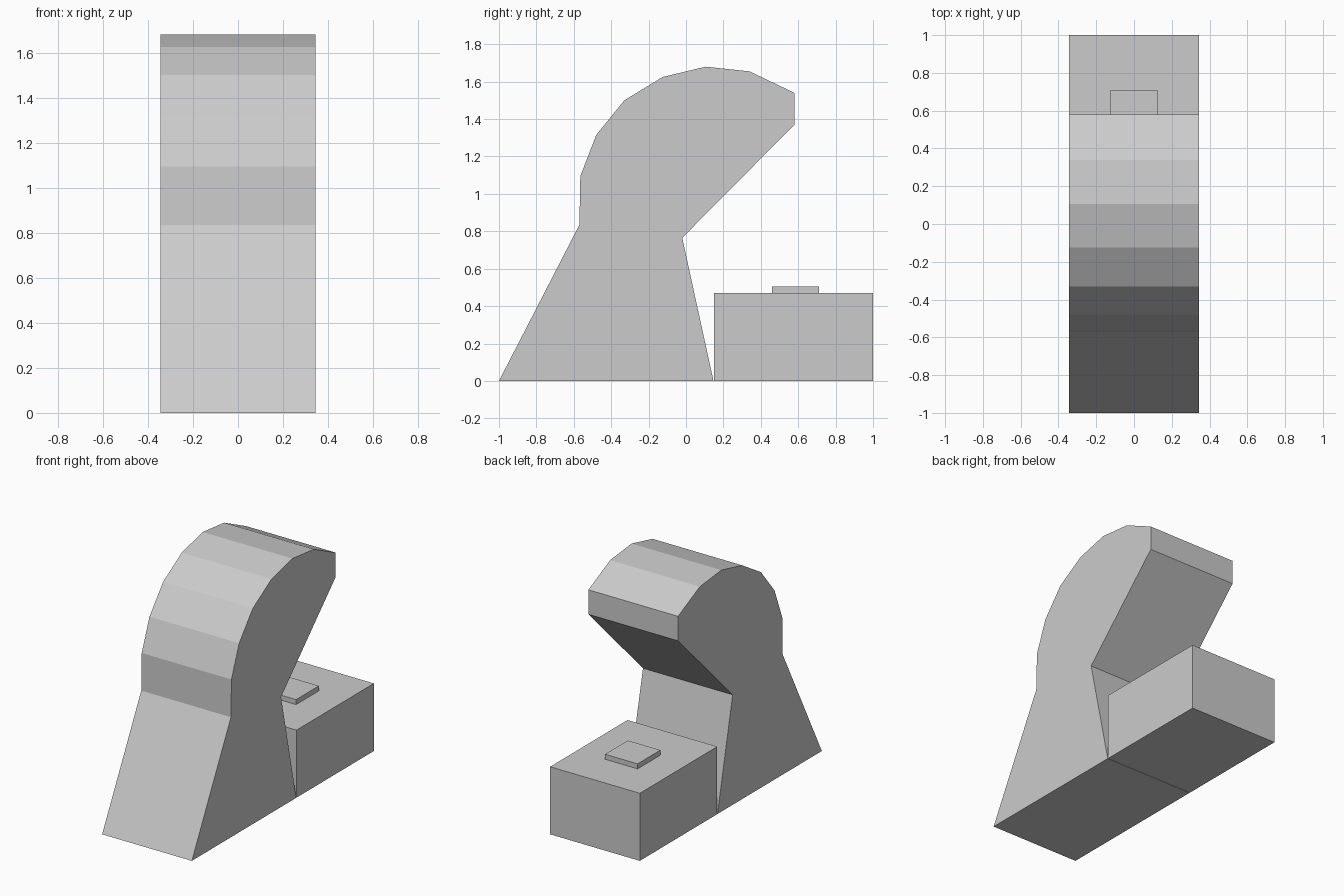
import bpy
import bmesh

cube = bpy.data.objects.get("Cube")
if cube:
    bpy.data.objects.remove(cube, do_unlink=True)

HALF_WIDTH = 0.345

# Single flat grey
grey = bpy.data.materials.new("light_grey")
grey.use_nodes = True
colour = (0.6, 0.6, 0.6, 1)
grey.diffuse_color = colour
grey.node_tree.nodes["Principled BSDF"].inputs["Base Color"].default_value = colour


def extrude_profile(name, profile, half_width):
    """Extrude a (y, z) side profile across x."""
    bm = bmesh.new()
    face = bm.faces.new([bm.verts.new((-half_width, y, z)) for y, z in profile])
    result = bmesh.ops.extrude_face_region(bm, geom=[face])
    moved = [v for v in result["geom"] if isinstance(v, bmesh.types.BMVert)]
    bmesh.ops.translate(bm, verts=moved, vec=(2 * half_width, 0, 0))
    bmesh.ops.recalc_face_normals(bm, faces=bm.faces)
    mesh = bpy.data.meshes.new(name)
    bm.to_mesh(mesh)
    bm.free()
    mesh.materials.append(grey)
    obj = bpy.data.objects.new(name, mesh)
    bpy.context.collection.objects.link(obj)
    return obj


def block(name, y0, y1, z0, z1, half_width):
    return extrude_profile(name, [(y0, z0), (y1, z0), (y1, z1), (y0, z1)], half_width)


# Flared foot, narrow neck and rounded hood in one silhouette
extrude_profile("curved_body", [
    (-1, 0), (0.147, 0), (-0.02, 0.765),
    (0.58, 1.37), (0.58, 1.54),
    (0.34, 1.655), (0.105, 1.68), (-0.125, 1.625), (-0.33, 1.5),
    (-0.48, 1.315), (-0.565, 1.095), (-0.57, 0.835),
], HALF_WIDTH)

# Low base behind the body, with a raised pad on top
block("rear_base", 0.15, 1, 0, 0.47, HALF_WIDTH)
block("top_pad", 0.46, 0.71, 0.47, 0.505, 0.125)
